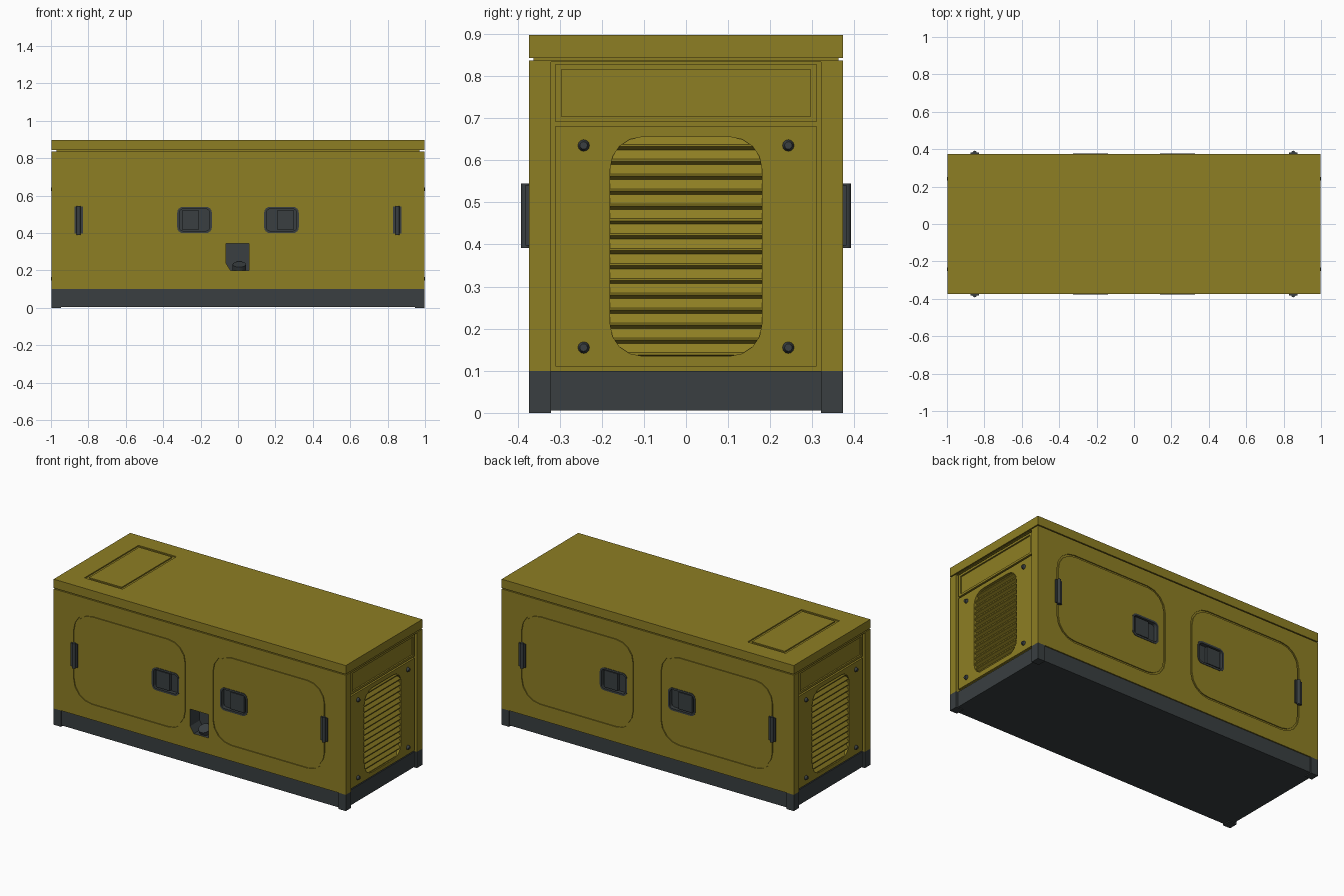
import bpy, bmesh, math

if "Cube" in bpy.data.objects:
    bpy.data.objects.remove(bpy.data.objects["Cube"])


def material(name, rgb):
    m = bpy.data.materials.new(name)
    m.diffuse_color = (*rgb, 1)
    m.use_nodes = True
    m.node_tree.nodes["Principled BSDF"].inputs["Base Color"].default_value = m.diffuse_color
    return m


YELLOW = material("olive yellow", (0.27, 0.21, 0.017))
DARK = material("dark slate", (0.041, 0.049, 0.052))
HX, HY = 0.996, 0.373          # half length and half width of the housing


def place(axis, a, b, d):
    return {'x': (d, a, b), 'y': (a, d, b), 'z': (a, b, d)}[axis]


def finish(name, bm, mat):
    bmesh.ops.recalc_face_normals(bm, faces=bm.faces)
    me = bpy.data.meshes.new(name)
    bm.to_mesh(me)
    bm.free()
    me.materials.append(mat)
    ob = bpy.data.objects.new(name, me)
    bpy.context.collection.objects.link(ob)
    return ob


def rect(a0, a1, b0, b1, r=0, n=4):
    """Rectangle outline with optional rounded corners."""
    if r == 0:
        return [(a0, b0), (a1, b0), (a1, b1), (a0, b1)]
    pts = []
    corners = ((a1 - r, b1 - r), (a0 + r, b1 - r), (a0 + r, b0 + r), (a1 - r, b0 + r))
    for k, (ca, cb) in enumerate(corners):
        for i in range(n + 1):
            t = math.pi / 2 * (k + i / n)
            pts.append((ca + r * math.cos(t), cb + r * math.sin(t)))
    return pts


def prism(name, pts, axis, lo, hi, mat=YELLOW):
    """Outline extruded along an axis."""
    bm = bmesh.new()
    loops = [[bm.verts.new(place(axis, a, b, d)) for a, b in pts] for d in (lo, hi)]
    for lp in loops:
        bm.faces.new(lp)
    n = len(pts)
    for i in range(n):
        j = (i + 1) % n
        bm.faces.new((loops[0][i], loops[0][j], loops[1][j], loops[1][i]))
    return finish(name, bm, mat)


def ring(name, outer, inner, axis, lo, hi, mat=YELLOW):
    """Closed frame between two outlines with equal point counts."""
    bm = bmesh.new()
    loops = [[bm.verts.new(place(axis, a, b, d)) for a, b in pts]
             for pts, d in ((outer, lo), (outer, hi), (inner, hi), (inner, lo))]
    n = len(outer)
    for k in range(4):
        p, q = loops[k], loops[(k + 1) % 4]
        for i in range(n):
            j = (i + 1) % n
            bm.faces.new((p[i], p[j], q[j], q[i]))
    return finish(name, bm, mat)


def box(name, x0, x1, y0, y1, z0, z1, mat=YELLOW):
    return prism(name, rect(x0, x1, y0, y1), 'z', z0, z1, mat)


def cylinder(name, loc, r1, r2, depth, rot, mat, sides=12):
    bpy.ops.mesh.primitive_cone_add(vertices=sides, radius1=r1, radius2=r2,
                                    depth=depth, location=loc, rotation=rot)
    ob = bpy.context.object
    ob.name = name
    ob.data.materials.append(mat)
    bpy.ops.object.shade_smooth_by_angle(angle=math.radians(40))
    return ob


def cut(ob, cutters):
    """Subtract the cutters and remove them."""
    for c in cutters:
        m = ob.modifiers.new("cut", 'BOOLEAN')
        m.operation, m.solver, m.object = 'DIFFERENCE', 'EXACT', c
        bpy.context.view_layer.objects.active = ob
        bpy.ops.object.modifier_apply(modifier=m.name)
        bpy.data.objects.remove(c, do_unlink=True)


def span(a, b, s):
    return (a, b) if s > 0 else (-b, -a)


# Housing with end recesses, louvre pockets, door grooves and handle pockets
shell = box("housing", -HX, HX, -HY, HY, 0.1, 0.837)
vent = rect(-0.18, 0.18, 0.135, 0.655, 0.075)
cutters = []
for s in (1, -1):
    cutters.append(prism("c", rect(-0.32, 0.32, 0.05, 0.833), 'x', *span(0.974, 1.1, s)))
    cutters.append(prism("c", vent, 'x', *span(0.955, 1.1, s)))
    for t in (1, -1):
        door = [rect(*span(0.09 + w, 0.86 - w, s), 0.195 + w, 0.745 - w, 0.125 - w)
                for w in (0, 0.011)]
        cutters.append(ring("c", *door, 'y', *span(HY - 0.006, 0.45, t)))
        hole = rect(*span(0.14, 0.325, s), 0.4, 0.54, 0.03)
        cutters.append(prism("c", hole, 'y', *span(0.343, 0.45, t)))
notch = [(-0.065, 0.345), (0.06, 0.345), (0.06, 0.2), (-0.04, 0.2), (-0.065, 0.24)]
cutters.append(prism("c", notch, 'y', -0.45, -0.28))
cut(shell, cutters)

# Dark lining of the front notch
shell.data.materials.clear()
shell.data.materials.append(YELLOW)
shell.data.materials.append(DARK)
for f in shell.data.polygons:
    c = f.center
    inside = -0.07 < c.x < 0.065 and 0.19 < c.z < 0.35 and -0.372 < c.y < -0.27
    f.material_index = 1 if inside else 0
cylinder("drain_cap", (0.007, -0.328, 0.215), 0.036, 0.036, 0.04,
         (math.radians(25), 0, 0), DARK, 16)

# Roof with hatch groove, and the seam below it
roof = box("roof", -HX, HX, -HY, HY, 0.843, 0.897)
cut(roof, [ring("c", rect(-0.865, -0.605, -0.26, 0.265),
                rect(-0.847, -0.623, -0.242, 0.247), 'z', 0.89, 0.95)])
box("roof_seam", -0.97, 0.97, -0.362, 0.362, 0.82, 0.85)

# Base frame and corner feet
box("base", -0.982, 0.982, -0.366, 0.366, 0.006, 0.1, DARK)
for s in (1, -1):
    for t in (1, -1):
        box("corner_foot", *span(0.946, HX, s), *span(0.32, HY, t), 0, 0.1, DARK)

# Louvre profile: sloping slats in a vertical row
count, z0 = 15, 0.13
pitch = (0.66 - z0) / count
slats = [(0.95, z0)]
for i in range(count):
    z = z0 + i * pitch
    slats += [(0.966, z), (0.983, z + 0.008), (0.983, z + 0.013)]
slats += [(0.966, 0.66), (0.95, 0.66)]

# End panels, louvres and bolts
for s, side in ((1, "right"), (-1, "left")):
    lower = prism(side + "_lower_panel", rect(-0.31, 0.31, 0.11, 0.681), 'x',
                  *span(0.97, 0.987, s))
    cut(lower, [prism("c", vent, 'x', *span(0.9, 1.1, s))])
    ring(side + "_upper_frame", rect(-0.31, 0.31, 0.691, 0.828),
         rect(-0.296, 0.296, 0.704, 0.815), 'x', *span(0.97, 0.987, s))
    prism(side + "_upper_panel", rect(-0.298, 0.298, 0.702, 0.817), 'x',
          *span(0.97, 0.978, s))
    louvre = prism(side + "_louvres", [(s * x, z) for x, z in slats], 'y', -0.181, 0.181)
    for y in (-0.243, 0.243):
        for z in (0.155, 0.635):
            cylinder(side + "_bolt", (s * 0.992, y, z), 0.015, 0.009, 0.016,
                     (0, s * math.pi / 2, 0), DARK)

# Door handles and hinges on the front and back
for t, side in ((1, "back"), (-1, "front")):
    for s in (1, -1):
        cup = [rect(*span(0.14 + w, 0.325 - w, s), 0.4 + w, 0.54 - w, 0.03 - w)
               for w in (0, 0.012)]
        ring(side + "_handle_rim", *cup, 'y', *span(0.343, 0.376, t), DARK)
        prism(side + "_handle_cup", cup[0], 'y', *span(0.34, 0.352, t), DARK)
        prism(side + "_handle_paddle", rect(*span(0.208, 0.3, s), 0.418, 0.522), 'y',
              *span(0.345, 0.371, t), DARK)
        box(side + "_hinge_plate", *span(0.83, 0.874, s), *span(0.365, 0.381, t),
            0.397, 0.541, DARK)
        cylinder(side + "_hinge_barrel", (s * 0.852, t * 0.381, 0.468), 0.011, 0.011,
                 0.154, (0, 0, 0), DARK)
